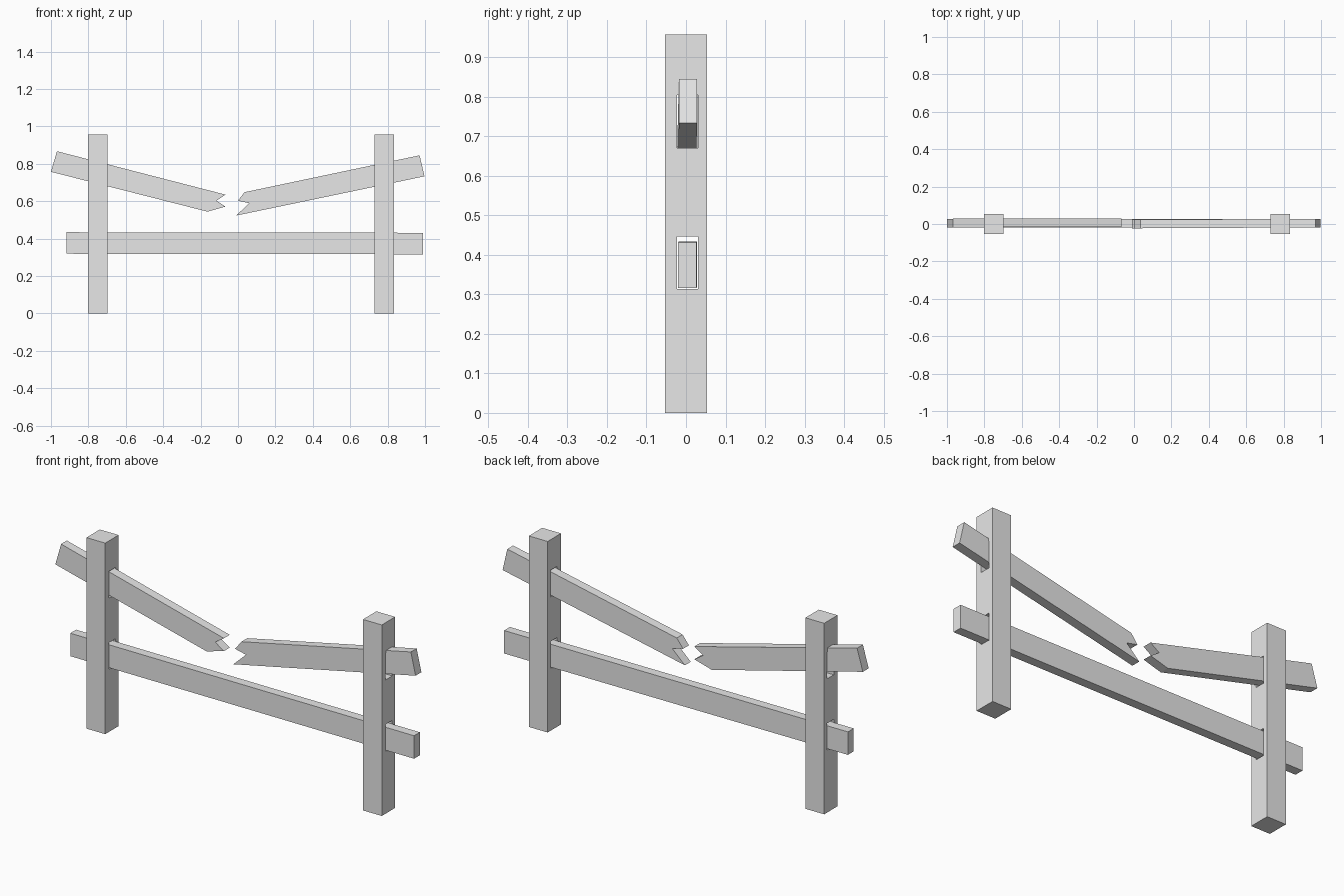
import bpy
import bmesh

cube = bpy.data.objects.get("Cube")
if cube:
    bpy.data.objects.remove(cube, do_unlink=True)

wood = bpy.data.materials.new("plain_grey")
wood.use_nodes = True
grey = (0.8, 0.8, 0.8, 1)
wood.diffuse_color = grey
wood.node_tree.nodes["Principled BSDF"].inputs["Base Color"].default_value = grey


def make_object(name, bm):
    bmesh.ops.recalc_face_normals(bm, faces=bm.faces[:])
    mesh = bpy.data.meshes.new(name)
    bm.to_mesh(mesh)
    bm.free()
    mesh.materials.append(wood)
    obj = bpy.data.objects.new(name, mesh)
    bpy.context.collection.objects.link(obj)
    return obj


def box(name, low, high):
    bm = bmesh.new()
    bmesh.ops.create_cube(bm, size=1)
    for v in bm.verts:
        v.co = [(a + b) / 2 + c * (b - a) for a, b, c in zip(low, high, v.co)]
    return make_object(name, bm)


def plank(name, outline, y_start, y_end, thickness=0.046):
    """Extrude an x-z outline along y, with a slight skew along its length."""
    bm = bmesh.new()
    x_low = min(x for x, z in outline)
    length = max(x for x, z in outline) - x_low
    front = []
    for x, z in outline:
        y = y_start + (y_end - y_start) * (x - x_low) / length
        front.append(bm.verts.new((x, y, z)))
    face = bm.faces.new(front)
    grown = bmesh.ops.extrude_face_region(bm, geom=[face])["geom"]
    back = [g for g in grown if isinstance(g, bmesh.types.BMVert)]
    bmesh.ops.translate(bm, verts=back, vec=(0, thickness, 0))
    return make_object(name, bm)


# Posts with two through slots each
for side, x in (("right", -0.751), ("left", 0.782)):
    post = box(side + "_post", (x - 0.052, -0.053, 0), (x + 0.052, 0.053, 0.957))
    for z in (0.313, 0.67):
        cutter = box("slot_cutter", (x - 0.1, -0.023, z), (x + 0.1, 0.03, z + 0.134))
        cutter.hide_render = True
        mod = post.modifiers.new("slot", "BOOLEAN")
        mod.operation = "DIFFERENCE"
        mod.solver = "EXACT"
        mod.object = cutter
        bpy.context.view_layer.objects.active = post
        bpy.ops.object.modifier_apply(modifier=mod.name)
        bpy.data.objects.remove(cutter, do_unlink=True)

# Whole lower rail
plank("lower_rail", [(-0.917, 0.319), (0.99, 0.316), (0.99, 0.431), (-0.917, 0.434)],
      -0.018, -0.02)

# Snapped upper rail, with jagged broken ends
plank("upper_rail_right_half",
      [(-1, 0.757), (-0.163, 0.544), (-0.067, 0.571), (-0.115, 0.603),
       (-0.067, 0.635), (-0.968, 0.867)], -0.018, -0.016)
plank("upper_rail_left_half",
      [(-0.01, 0.523), (0.997, 0.733), (0.971, 0.845), (0.035, 0.648),
       (0, 0.603), (0.06, 0.589)], -0.023, -0.018)
